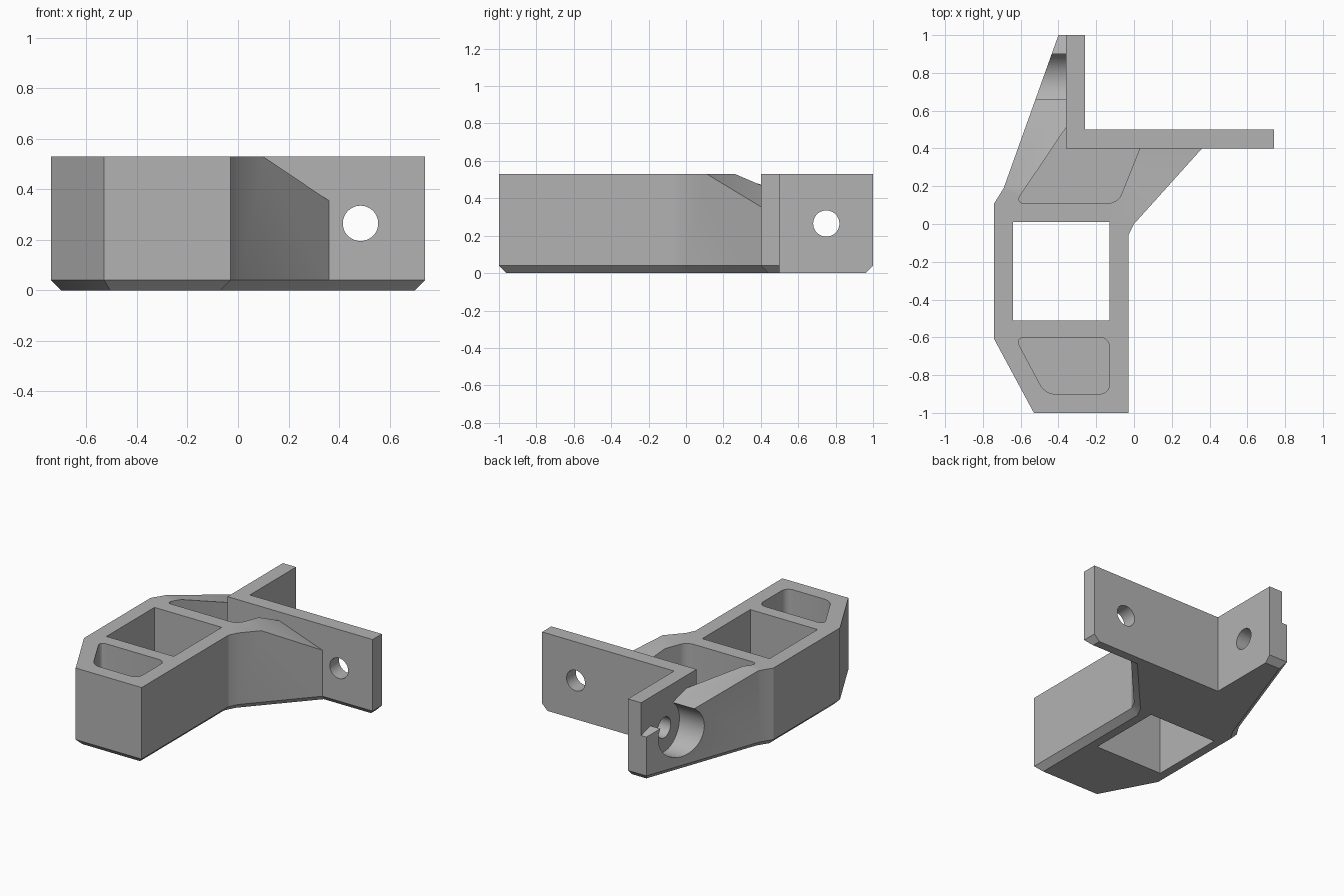
import bpy, bmesh, math
from mathutils import Vector

cube = bpy.data.objects.get("Cube")
if cube:
    bpy.data.objects.remove(cube, do_unlink=True)

grey = bpy.data.materials.new("plain grey")
grey.use_nodes = True
grey.diffuse_color = (0.45, 0.45, 0.45, 1)
grey.node_tree.nodes["Principled BSDF"].inputs["Base Color"].default_value = (0.45, 0.45, 0.45, 1)

HEIGHT, CHAMFER, MID = 0.53, 0.04, 0.265


def make(name, bm):
    bmesh.ops.recalc_face_normals(bm, faces=bm.faces)
    mesh = bpy.data.meshes.new(name)
    bm.to_mesh(mesh)
    bm.free()
    ob = bpy.data.objects.new(name, mesh)
    bpy.context.collection.objects.link(ob)
    mesh.materials.append(grey)
    return ob


def loft(bm, rings):
    """Close a stack of equal-length rings into a solid."""
    rows = [[bm.verts.new(p) for p in ring] for ring in rings]
    for a, b in zip(rows, rows[1:]):
        for i in range(len(a)):
            j = (i + 1) % len(a)
            bm.faces.new((a[i], a[j], b[j], b[i]))
    bm.faces.new(rows[0][::-1])
    bm.faces.new(rows[-1])
    return rows


def prism(name, outline, low, high, rounded=(), radius=0.05):
    """Upright prism; low is a height or a function of x and y."""
    floor = low if callable(low) else lambda x, y: low
    bm = bmesh.new()
    rows = loft(bm, [[(x, y, floor(x, y)) for x, y in outline],
                     [(x, y, high) for x, y in outline]])
    edges = [bm.edges.get((rows[0][i], rows[1][i])) for i in rounded]
    if edges:
        bmesh.ops.bevel(bm, geom=edges, offset=radius, segments=5,
                        profile=0.5, affect='EDGES')
    return make(name, bm)


def cylinder(name, start, end, radius):
    a, b = Vector(start), Vector(end)
    bm = bmesh.new()
    bmesh.ops.create_cone(bm, cap_ends=True, segments=48, radius1=radius,
                          radius2=radius, depth=(b - a).length)
    turn = (b - a).to_track_quat('Z', 'Y').to_matrix().to_4x4()
    turn.translation = (a + b) / 2
    bm.transform(turn)
    return make(name, bm)


def inset(outline, distances):
    """Move each edge of a counter-clockwise outline inward."""
    n, result = len(outline), []
    pts = [Vector(p) for p in outline]
    dirs = [(pts[(i + 1) % n] - pts[i]).normalized() for i in range(n)]
    for i in range(n):
        d0, d1 = dirs[i - 1], dirs[i]
        p0 = pts[i] + Vector((-d0.y, d0.x)) * distances[i - 1]
        p1 = pts[i] + Vector((-d1.y, d1.x)) * distances[i]
        t = (p1 - p0).cross(d1) / d0.cross(d1)
        result.append(p0 + d0 * t)
    return result


# Bracket body with a chamfered underside; the inner angle stays square
outline = [(-0.53, -1), (-0.03, -1), (-0.03, -0.06), (0, 0), (0.36, 0.4),
           (0.74, 0.4), (0.74, 0.5), (-0.26, 0.5), (-0.26, 1), (-0.4, 1),
           (-0.69, 0.19), (-0.74, 0.11), (-0.74, -0.61)]
steps = [0 if i in (6, 7) else CHAMFER for i in range(len(outline))]
bm = bmesh.new()
loft(bm, [[(p.x, p.y, 0) for p in inset(outline, steps)],
          [(x, y, CHAMFER) for x, y in outline],
          [(x, y, HEIGHT) for x, y in outline]])
body = make("bracket_body", bm)

cutters = [
    # Square well and the two blind pockets
    prism("square_well", [(-0.64, -0.51), (-0.13, -0.51), (-0.13, 0.01),
                          (-0.64, 0.01)], -0.1, 0.7),
    prism("front_pocket", [(-0.47, -0.9), (-0.13, -0.9), (-0.13, -0.6),
                           (-0.63, -0.6)], 0.2, 0.7, rounded=range(4)),
    prism("rear_pocket", [(-0.63, 0.11), (-0.085, 0.11), (0.03, 0.4),
                          (-0.36, 0.4), (-0.36, 0.51)], 0.2, 0.7, rounded=(0, 1)),
    # Sloping tops of the two gussets
    prism("left_gusset_slope", [(0.1, 0.11), (0.1, 0.11)] and
          [(-0.9, 0.2), (-0.36, 0.2), (-0.36, 1.1), (-0.9, 1.1)],
          lambda x, y: HEIGHT - 0.28 * (y - 0.2), 0.7),
    prism("right_gusset_slope", [(-0.14, 0.4), (0.27, -0.1), (0.6, 0.4)],
          lambda x, y: HEIGHT - 0.35 * (x - 0.1) - 0.29 * (y - 0.11), 0.7),
    # Screw holes with their head clearances
    cylinder("floor_hole", (-0.29, 0.215, -0.1), (-0.29, 0.215, 0.4), 0.1),
    cylinder("side_hole", (-0.9, -0.25, MID), (0.1, -0.25, MID), 0.075),
    cylinder("long_flange_hole", (0.485, 0.2, MID), (0.485, 0.7, MID), 0.07),
    cylinder("long_flange_clearance", (0.485, 0, MID), (0.485, 0.4, MID), 0.165),
    cylinder("short_flange_hole", (-0.6, 0.75, MID), (-0.1, 0.75, MID), 0.07),
    cylinder("short_flange_clearance", (-0.9, 0.75, MID), (-0.36, 0.75, MID), 0.165),
]

bpy.context.view_layer.objects.active = body
for cutter in cutters:
    mod = body.modifiers.new(cutter.name, 'BOOLEAN')
    mod.operation = 'DIFFERENCE'
    mod.solver = 'EXACT'
    mod.object = cutter
    bpy.ops.object.modifier_apply(modifier=mod.name)
for cutter in cutters:
    bpy.data.objects.remove(cutter, do_unlink=True)

bpy.ops.object.select_all(action='DESELECT')
body.select_set(True)
bpy.ops.object.shade_smooth_by_angle(angle=math.radians(25))
